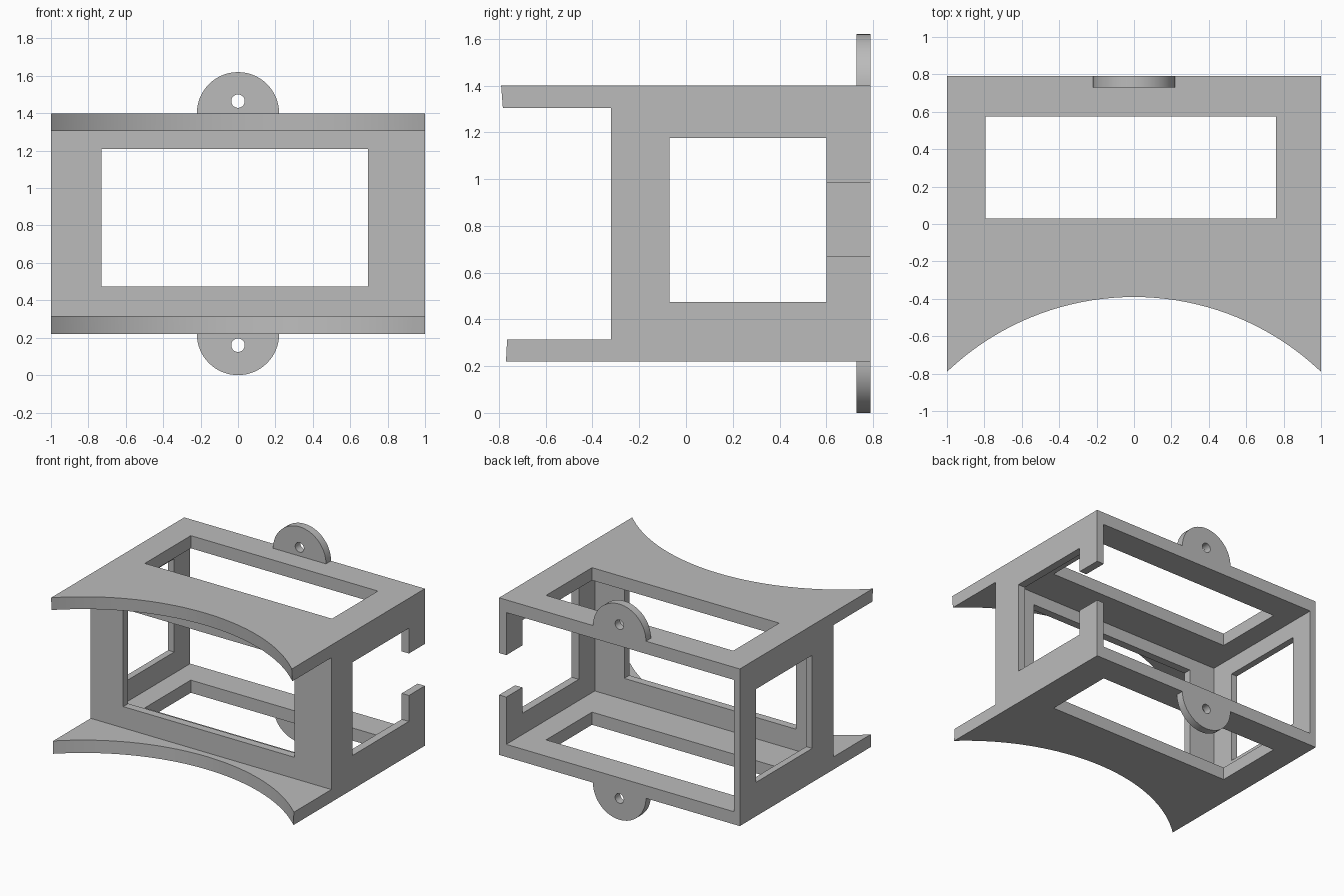
import bpy
import math
from mathutils import Matrix

default = bpy.data.objects.get("Cube")
if default:
    bpy.data.objects.remove(default, do_unlink=True)

grey = bpy.data.materials.new("light grey")
grey.use_nodes = True
colour = (0.5, 0.5, 0.5, 1)
grey.diffuse_color = colour
grey.node_tree.nodes["Principled BSDF"].inputs["Base Color"].default_value = colour


def box(name, x, y, z):
    """Box given by its (low, high) range along each axis."""
    bpy.ops.mesh.primitive_cube_add(size=1)
    ob = bpy.context.object
    ob.name = name
    spans = (x, y, z)
    ob.data.transform(Matrix.Diagonal([hi - lo for lo, hi in spans] + [1]))
    ob.data.transform(Matrix.Translation([(lo + hi) / 2 for lo, hi in spans]))
    ob.data.materials.append(grey)
    return ob


def disc(name, radius, y, z, sides):
    """Round disc lying along y, centred on x = 0."""
    bpy.ops.mesh.primitive_cylinder_add(vertices=sides, radius=radius, depth=y[1] - y[0])
    ob = bpy.context.object
    ob.name = name
    ob.data.transform(Matrix.Translation((0, sum(y) / 2, z)) @ Matrix.Rotation(math.pi / 2, 4, "X"))
    ob.data.materials.append(grey)
    return ob


def scoop(name, low, high, r_low, r_high):
    """Slightly conical cutter for the curved front edge of a plate."""
    bpy.ops.mesh.primitive_cone_add(vertices=160, radius1=r_low, radius2=r_high, depth=high - low)
    ob = bpy.context.object
    ob.name = name
    ob.data.transform(Matrix.Translation((0, -1.84, (low + high) / 2)))
    ob.data.materials.append(grey)
    return ob


def combine(target, tool, operation):
    mod = target.modifiers.new(tool.name, "BOOLEAN")
    mod.operation = operation
    mod.solver = "EXACT"
    mod.object = tool
    bpy.context.view_layer.objects.active = target
    bpy.ops.object.modifier_apply(modifier=mod.name)
    bpy.data.objects.remove(tool, do_unlink=True)


BOTTOM, TOP = 0.22, 1.40          # outer faces of the plates
INNER = (0.315, 1.305)            # space between the plates
FAR = 3

# Solid block with round mounting tabs at the back
frame = box("bracket_frame", (-1, 1), (-0.85, 0.79), (BOTTOM, TOP))
for z in (BOTTOM, TOP):
    combine(frame, disc("mounting_tab", 0.22, (0.73, 0.79), z, 64), "UNION")

cutters = [
    # Hollow inside, open at the back, and the gap in front of the front wall
    box("cavity", (-0.95, 0.94), (-0.26, FAR), INNER),
    box("front_gap", (-FAR, FAR), (-FAR, -0.32), INNER),
    # Windows through the front, the sides and the plates
    box("front_window", (-0.73, 0.695), (-0.6, 0), (0.475, 1.21)),
    box("side_windows", (-FAR, FAR), (-0.07, 0.6), (0.475, 1.175)),
    box("plate_windows", (-0.795, 0.76), (0.03, 0.575), (-FAR, FAR)),
    # Slot in the rear post on the left side
    box("post_slot", (0.8, FAR), (0.5, FAR), (0.67, 0.985)),
    # Curved front edges
    scoop("top_scoop", 1.25, 1.45, 1.458, 1.447),
    scoop("bottom_scoop", 0.17, 0.37, 1.463, 1.47),
    # Screw holes in the tabs
    disc("top_hole", 0.036, (0.6, 1), TOP + 0.065, 32),
    disc("bottom_hole", 0.036, (0.6, 1), BOTTOM - 0.06, 32),
]
for cutter in cutters:
    combine(frame, cutter, "DIFFERENCE")

bpy.ops.object.select_all(action="DESELECT")
frame.select_set(True)
bpy.context.view_layer.objects.active = frame
bpy.ops.object.shade_smooth_by_angle(angle=math.radians(30))
